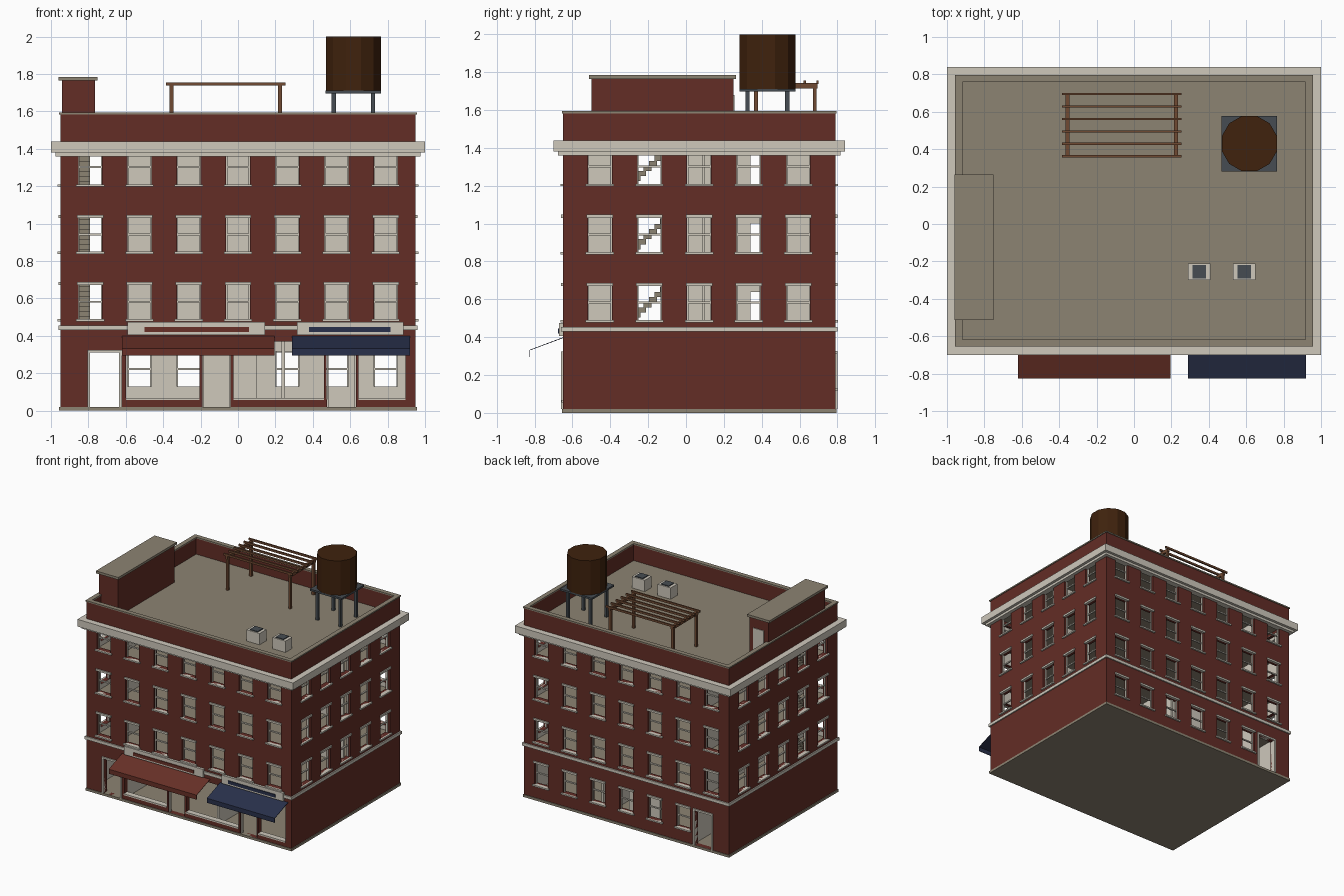
import bpy, bmesh, math

cube = bpy.data.objects.get("Cube")
if cube:
    bpy.data.objects.remove(cube, do_unlink=True)


def material(name, *rgb):
    m = bpy.data.materials.new(name)
    m.use_nodes = True
    m.diffuse_color = (*rgb, 1)
    bsdf = next(n for n in m.node_tree.nodes if n.type == 'BSDF_PRINCIPLED')
    bsdf.inputs["Base Color"].default_value = (*rgb, 1)
    return m


BRICK = material("brick red", .125, .026, .019)
CREAM = material("cream stone", .62, .58, .50)
TAUPE = material("taupe", .265, .23, .17)
TIMBER = material("pergola brown", .16, .068, .032)
TANK = material("dark tank brown", .05, .016, .004)
SLATE = material("slate grey", .061, .073, .084)
RED = material("awning red", .14, .03, .02)
BLUE = material("awning blue", .022, .03, .07)

# Main dimensions
X, Y0, Y1 = .95, -.65, .79
WALL_TOP, ROOF = 1.40, 1.45
FLOORS = [.45, .81, 1.17]
COLUMNS = [-.79 + .2633 * i for i in range(7)]
SIDE_COLUMNS = [-.455 + .262 * i for i in range(5)]
HALF, WIN_H = .063, .185


def finish(name, bm, *mats):
    mesh = bpy.data.meshes.new(name)
    bm.to_mesh(mesh)
    bm.free()
    for m in mats:
        mesh.materials.append(m)
    ob = bpy.data.objects.new(name, mesh)
    bpy.context.collection.objects.link(ob)
    return ob


def boxes(name, mat, items):
    """One object from boxes given as x0, x1, y0, y1, z0, z1."""
    bm = bmesh.new()
    for x0, x1, y0, y1, z0, z1 in items:
        for v in bmesh.ops.create_cube(bm, size=1)["verts"]:
            v.co.x = x1 if v.co.x > 0 else x0
            v.co.y = y1 if v.co.y > 0 else y0
            v.co.z = z1 if v.co.z > 0 else z0
    return finish(name, bm, mat)


def at(side, u, d):
    """Plan position at u along a wall, d outward from its surface."""
    return {"front": (u, Y0 - d), "back": (u, Y1 + d),
            "right": (X + d, u), "left": (-X - d, u)}[side]


def on_wall(side, u0, u1, d0, d1, z0, z1):
    (xa, ya), (xb, yb) = at(side, u0, d0), at(side, u1, d1)
    return (min(xa, xb), max(xa, xb), min(ya, yb), max(ya, yb), z0, z1)


def wall(side, openings):
    lo, hi = (-X, X) if side in ("front", "back") else (Y0, Y1)
    us = sorted({lo, hi, *(u for o in openings for u in o[:2])})
    zs = sorted({.01, WALL_TOP, *(z for o in openings for z in o[2:])})
    bm = bmesh.new()
    grid = [[bm.verts.new((*at(side, u, 0), z)) for z in zs] for u in us]
    for i in range(len(us) - 1):
        for j in range(len(zs) - 1):
            u, z = (us[i] + us[i + 1]) / 2, (zs[j] + zs[j + 1]) / 2
            if any(a < u < b and c < z < d for a, b, c, d in openings):
                continue
            quad = [grid[i][j], grid[i + 1][j], grid[i + 1][j + 1], grid[i][j + 1]]
            bm.faces.new(quad if side in ("front", "right") else quad[::-1])
    loose = [v for v in bm.verts if not v.link_faces]
    bmesh.ops.delete(bm, geom=loose, context='VERTS')
    ob = finish(side + "_wall", bm, BRICK, CREAM)
    mod = ob.modifiers.new("thickness", 'SOLIDIFY')
    mod.thickness, mod.offset = .04, -1
    mod.material_offset, mod.material_offset_rim = 1, 0


# Windows: same grid on every side, the rear also has a ground row
windows = {s: [(u, f + .04) for f in FLOORS
               for u in (COLUMNS if s in ("front", "back") else SIDE_COLUMNS)]
           for s in ("front", "back", "left", "right")}
windows["back"] += [(u, .13) for u in COLUMNS[1:]]
door = (-.79, -.635, .02, .31)
shop_windows = [(-.6, -.205), (-.025, .46), (.645, .895)]
shop_doors = [(-.19, -.04), (.475, .63)]
extra = {"front": [door, (-.6, .895, .06, .37)] + [(a, b, .02, .06) for a, b in shop_doors],
         "back": [door], "left": [], "right": []}

lintels, sills, sashes = [], [], []
for side, spots in windows.items():
    wall(side, [(u - HALF, u + HALF, z, z + WIN_H) for u, z in spots] + extra[side])
    for u, z in spots:
        top, mid = z + WIN_H, z + WIN_H / 2
        lintels.append(on_wall(side, u - .07, u + .07, -.01, .01, top - .004, top + .012))
        sills.append(on_wall(side, u - .075, u + .075, -.02, .014, z - .012, z))
        sashes.append(on_wall(side, u - HALF, u + HALF, -.03, -.018, mid - .005, mid + .005))
        for e in (-1, 1):
            c = u + e * (HALF - .003)
            sashes.append(on_wall(side, c - .003, c + .003, -.03, -.018, z, top))
boxes("window_lintels", CREAM, lintels)
boxes("window_sills", CREAM, sills)
boxes("window_sashes", CREAM, sashes)

# Hall door frames, front and rear
frames = []
for side in ("front", "back"):
    a, b, c, d = door
    frames += [on_wall(side, a - .015, a, -.04, .01, c, d + .015),
               on_wall(side, b, b + .015, -.04, .01, c, d + .015),
               on_wall(side, a, b, -.04, .01, d, d + .015)]
boxes("door_frames", CREAM, frames)

# Shop fronts: stone sills, brick posts, door jambs
boxes("shop_sills", CREAM, [on_wall("front", a, b, -.04, .008, .056, .068)
                            for a, b in shop_windows])
boxes("shop_posts", BRICK, [on_wall("front", u - .007, u + .007, -.04, 0, .02, .37)
                            for u in (-.198, -.032, .467, .638)])
jambs = []
for a, b in shop_doors:
    jambs += [on_wall("front", a, a + .008, -.03, -.01, .02, .37),
              on_wall("front", b - .008, b, -.03, -.01, .02, .37),
              on_wall("front", a, b, -.03, -.01, .32, .33)]
boxes("shop_door_jambs", CREAM, jambs)


def ring(grow, width, z0, z1):
    """Four boxes around the outline, outer edge grown outward."""
    x, a, b = X + grow, Y0 - grow, Y1 + grow
    return [(-x, x, a, a + width, z0, z1), (-x, x, b - width, b, z0, z1),
            (-x, -x + width, a + width, b - width, z0, z1),
            (x - width, x, a + width, b - width, z0, z1)]


# Bands, cornice and parapet
boxes("base_slab", TAUPE, [(-.956, .956, Y0 - .006, Y1 + .006, 0, .02)])
boxes("string_course", CREAM, ring(.01, .03, .43, .455))
boxes("cornice", CREAM, ring(.027, .05, 1.36, 1.381) + ring(.05, .07, 1.38, 1.44))
boxes("parapet", BRICK, ring(0, .03, 1.39, 1.585))
boxes("parapet_cap", TAUPE, ring(.006, .038, 1.583, 1.594))

# Floors, roof and inside walls
boxes("floors", TAUPE, [(-.93, .93, -.63, .77, f - .02, f) for f in FLOORS + [ROOF]])
partitions = []
for f in FLOORS:
    t = f + .26
    partitions += [(-.70, .92, .085, .10, f, t)]
    partitions += [(-.72, -.70, a, b, f, t) for a, b in ((-.62, -.27), (-.11, .34), (.40, .76))]
    partitions += [(-.72, -.70, .34, .40, f + .19, t)]
partitions += [(.232, .252, -.61, .76, .02, .43), (-.62, -.605, -.61, .76, .02, .43),
               (-.19, .1, .6, .615, .02, .43)]
boxes("inside_walls", CREAM, partitions)
steps = []
for f in [.09] + FLOORS[:3]:
    rise = .027
    steps += [(-.91, -.79, -.34 + .029 * i, -.298 + .029 * i, f + rise * i, f + rise * (i + 1))
              for i in range(10)]
boxes("stairs", TAUPE, steps)


def awning(name, mat, x0, x1):
    bm = bmesh.new()
    rows = [[bm.verts.new((x, y, z)) for x in (x0, x1)]
            for y, z in ((-.648, .40), (-.827, .333), (-.827, .295))]
    for top, low in zip(rows, rows[1:]):
        bm.faces.new((low[0], low[1], top[1], top[0]))
    mod = finish(name, bm, mat).modifiers.new("cloth", 'SOLIDIFY')
    mod.thickness = .004


# Awnings and blank sign boards
awning("red_awning", RED, -.62, .195)
awning("blue_awning", BLUE, .29, .92)
boxes("sign_boards", CREAM, [on_wall("front", a, b, 0, .02, .405, .475)
                             for a, b in ((-.59, .145), (.315, .885))])
boxes("red_sign_panel", RED, [on_wall("front", -.5, .06, .02, .026, .42, .446)])
boxes("blue_sign_panel", BLUE, [on_wall("front", .38, .815, .02, .026, .42, .446)])

# Stair house on the roof
boxes("stair_house", BRICK, [(-.94, -.765, -.5, .25, ROOF, 1.768)])
boxes("stair_house_roof", TAUPE, [(-.96, -.752, -.512, .265, 1.765, 1.785)])
boxes("stair_house_door", CREAM, [(-.90, -.80, .25, .256, ROOF, 1.68)])

# Pergola
posts_x, posts_y = (-.355, .225), (.37, .68)
boxes("pergola_posts", TIMBER, [(x - .01, x + .01, y - .01, y + .01, ROOF, 1.72)
                                for x in posts_x for y in posts_y])
boxes("pergola_beams", TIMBER, [(x - .01, x + .01, .355, .695, 1.715, 1.742) for x in posts_x])
boxes("pergola_slats", TIMBER, [(-.385, .255, y - .006, y + .006, 1.738, 1.755)
                                for y in (.362 + .0665 * i for i in range(6))])

# Water tank on its stand
tx, ty = .617, .43
boxes("tank_platform", SLATE, [(tx - .148, tx + .148, ty - .148, ty + .148, 1.697, 1.712)])
boxes("tank_legs", SLATE, [(tx + .105 * i - .011, tx + .105 * i + .011,
                            ty + .105 * j - .011, ty + .105 * j + .011, ROOF, 1.70)
                           for i in (-1, 1) for j in (-1, 1)])
bm = bmesh.new()
bmesh.ops.create_cone(bm, cap_ends=True, segments=12, radius1=.153, radius2=.153, depth=.29)
water_tank = finish("water_tank", bm, TANK)
water_tank.location = (tx, ty, 1.855)
water_tank.rotation_euler.z = math.radians(15)

# Roof cooling units
units = (.35, .59)
boxes("cooling_units", CREAM, [(x - .06, x + .06, -.3, -.21, ROOF, 1.545) for x in units])
boxes("cooling_grilles", SLATE, [(x - .036, x + .036, -.291, -.219, 1.545, 1.552) for x in units])
